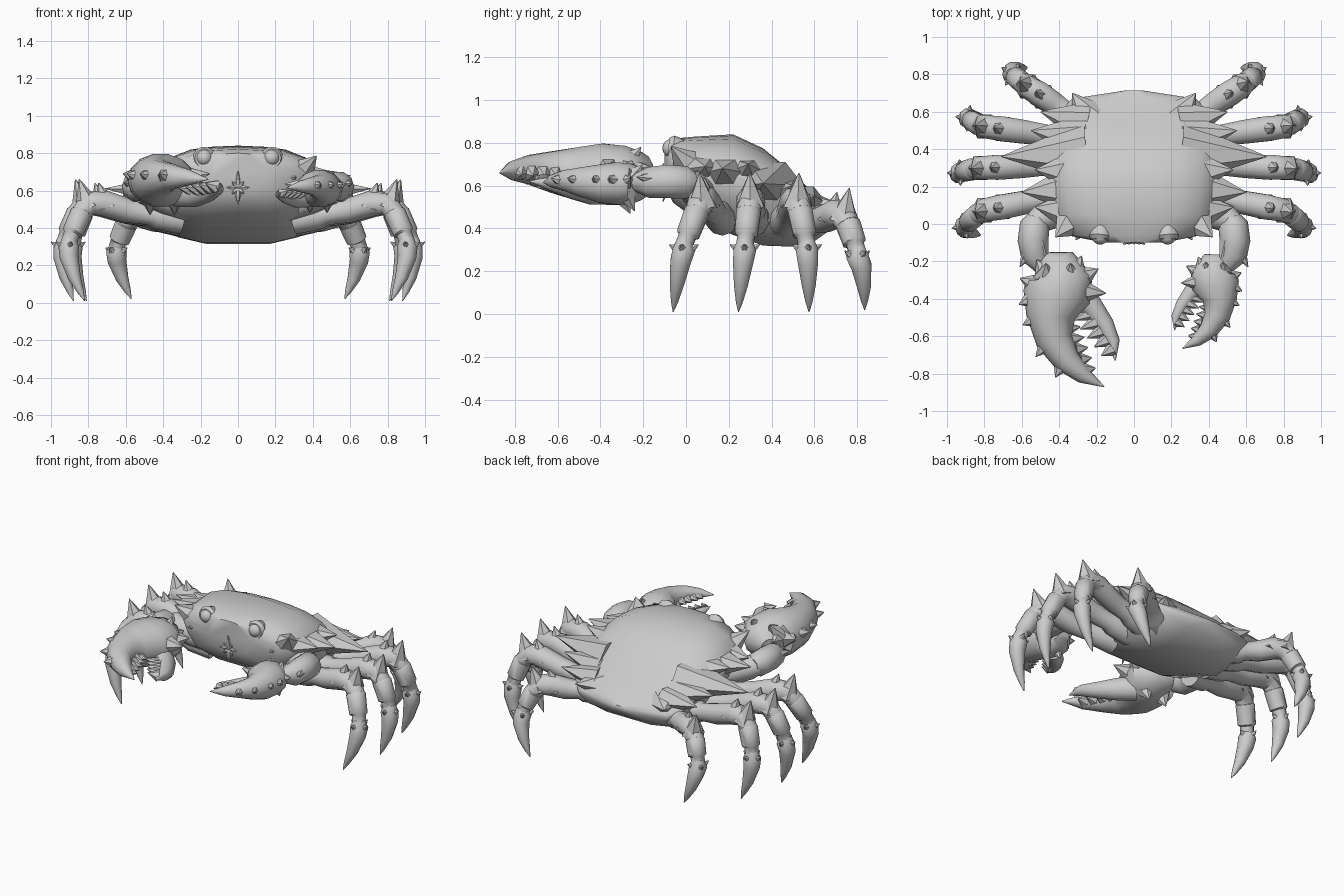
import bpy, bmesh, math
from mathutils import Vector as V

if "Cube" in bpy.data.objects:
    bpy.data.objects.remove(bpy.data.objects["Cube"])

mat = bpy.data.materials.new("plain grey")
mat.use_nodes = True
GREY = (0.6, 0.6, 0.6, 1)
mat.diffuse_color = GREY
mat.node_tree.nodes["Principled BSDF"].inputs["Base Color"].default_value = GREY


def bridge(bm, rings):
    """Skin consecutive rings of points and cap both ends."""
    rings = [[bm.verts.new(p) for p in r] for r in rings]
    n = len(rings[0])
    for a, b in zip(rings, rings[1:]):
        for i in range(n):
            j = (i + 1) % n
            bm.faces.new((a[i], a[j], b[j], b[i]))
    bm.faces.new(rings[0][::-1])
    bm.faces.new(rings[-1])


def loft(bm, stations, ref=(0, 0, 1), sides=10):
    """Tube through (point, width radius, height radius) stations."""
    pts = [V(s[0]) for s in stations]
    rings = []
    for k, s in enumerate(stations):
        t = (pts[min(k + 1, len(pts) - 1)] - pts[max(k - 1, 0)]).normalized()
        side = t.cross(V(ref)).normalized()
        up = side.cross(t)
        ring = []
        for i in range(sides):
            a = math.tau * i / sides
            ring.append(pts[k] + side * math.cos(a) * s[1] + up * math.sin(a) * s[-1])
        rings.append(ring)
    bridge(bm, rings)


def spike(bm, base, tip, r, h=None):
    """Straight-sided thorn; a separate height flattens it."""
    base, tip = V(base), V(tip)
    ref = (0, 0, 1) if abs((tip - base).normalized().z) < 0.85 else (0, 1, 0)
    loft(bm, [(base, r, h or r), (tip, 0.002)], ref, 6)


def finish(bm, name, angle=45):
    bmesh.ops.recalc_face_normals(bm, faces=bm.faces)
    me = bpy.data.meshes.new(name)
    bm.to_mesh(me)
    bm.free()
    ob = bpy.data.objects.new(name, me)
    bpy.context.collection.objects.link(ob)
    me.materials.append(mat)
    bpy.ops.object.select_all(action='DESELECT')
    ob.select_set(True)
    bpy.context.view_layer.objects.active = ob
    bpy.ops.object.shade_smooth_by_angle(angle=math.radians(angle))


# Body: half width, top, rim and bottom height along y
SECTIONS = [
    (-.10, .16, .80, .71, .60), (-.06, .36, .82, .69, .52), (.05, .44, .83, .67, .44),
    (.22, .46, .84, .65, .37), (.36, .46, .775, .60, .32), (.50, .43, .66, .55, .315),
    (.60, .40, .56, .50, .34), (.67, .33, .50, .46, .39), (.715, .04, .47, .45, .44)]
UPPER = [(0, 1), (.3, .97), (.55, .89), (.78, .67), (.92, .35)]
LOWER = [(.92, .4), (.75, .85), (.4, 1)]
bm = bmesh.new()
rings = []
for y, w, top, rim, bot in SECTIONS:
    half = [(f * w, rim + h * (top - rim)) for f, h in UPPER] + [(w, rim)]
    half += [(f * w, rim - h * (rim - bot)) for f, h in LOWER]
    ring = half + [(0, bot)] + [(-x, z) for x, z in half[:0:-1]]
    rings.append([V((x, y, z)) for x, z in ring])
bridge(bm, rings)
finish(bm, "body", 50)

# Broad flattened thorns that swell out of the shell rim
THORNS = [((.33, .02, .69), (.42, -.07, .785), .11), ((.32, .07, .67), (.53, .09, .69), .13),
          ((.30, .19, .65), (.60, .17, .68), .15), ((.32, .28, .65), (.53, .29, .70), .12),
          ((.26, .38, .60), (.71, .36, .61), .17), ((.28, .46, .55), (.55, .50, .60), .13),
          ((.26, .54, .52), (.50, .60, .55), .12), ((.24, .57, .50), (.33, .70, .52), .11),
          ((.25, .02, .66), (.31, -.085, .67), .08)]
bm = bmesh.new()
for m in (1, -1):
    for base, tip, r in THORNS:
        spike(bm, (base[0] * m, *base[1:]), (tip[0] * m, *tip[1:]), r, r * .75)
finish(bm, "shell_thorns")

# Star of small thorns on the face
bm = bmesh.new()
for k in range(8):
    a = math.tau * k / 8
    r = (.09, .045, .06, .045)[k % 4]
    spike(bm, (0, -.08, .615), (r * math.sin(a), -.108, .615 + r * math.cos(a)), .025)
finish(bm, "face_star")

# Eyes in low sockets
for m, word in ((1, "left"), (-1, "right")):
    bm = bmesh.new()
    bmesh.ops.create_uvsphere(bm, u_segments=20, v_segments=12, radius=.044)
    bmesh.ops.translate(bm, verts=bm.verts, vec=(m * .18, -.066, .775))
    finish(bm, word + "_eye")
    bm = bmesh.new()
    loft(bm, [((m * .17, .06, .75), .03), ((m * .175, -.01, .762), .052),
              ((m * .18, -.065, .772), .063), ((m * .18, -.083, .774), .05)], sides=16)
    finish(bm, word + "_eye_socket")

# Walking legs: root, knee, ankle, tip on the +x side
LEGS = [((.30, .17, .44), (.79, .075, .53), (.905, -.01, .32), (.82, -.06, .01)),
        ((.30, .32, .43), (.81, .30, .53), (.93, .275, .32), (.88, .245, .01)),
        ((.28, .45, .42), (.79, .52, .53), (.885, .565, .32), (.81, .575, .01)),
        ((.26, .53, .42), (.56, .73, .46), (.65, .80, .29), (.57, .835, .02))]
Y = (0, 1, 0)


def leg(points, m, name):
    root, knee, ankle, tip = [V((p[0] * m, p[1], p[2])) for p in points]
    out = (knee - root)
    out.z = 0
    out.normalize()
    up = V((0, 0, 1))
    across = out.cross(up)
    bm = bmesh.new()
    # Thigh, bending over at the knee
    at = root.lerp
    loft(bm, [(root, .075), (at(knee, .28), .072), (at(knee, .36), .057), (at(knee, .6), .066),
              (at(knee, .85) + up * .015, .07), (knee + out * .01, .064),
              (knee.lerp(ankle, .25) + out * .02, .055)], Y)
    # Shin: a sleeve, then a narrow joint
    at = knee.lerp
    loft(bm, [(at(ankle, .2) + out * .02, .05), (at(ankle, .24) + out * .02, .06),
              (at(ankle, .74) + out * .01, .056), (at(ankle, .78) + out * .01, .043),
              (ankle, .042)], Y)
    # Foot: flared top, curving to a point
    at = ankle.lerp
    loft(bm, [(ankle + up * .03, .035), (ankle - up * .02, .055),
              (at(tip, .25) + out * .02, .05), (at(tip, .6) + out * .02, .034),
              (at(tip, .85) + out * .008, .017), (tip, .002)], Y)
    # Broad knee thorns and a crown of thorns on the foot
    spike(bm, knee - up * .02 + out * .01, knee + up * .13 + out * .06, .075)
    spike(bm, knee - up * .02 - out * .09, knee + up * .11 - out * .045, .075)
    for way in (out, -out, across, -across):
        spike(bm, ankle - up * .035, ankle + way * .07 + up * .005, .045)
    finish(bm, name)


for k, points in enumerate(LEGS):
    leg(points, 1, "left_leg_%d" % (k + 1))
    leg(points, -1, "right_leg_%d" % (k + 1))

# Claw shape measured from the wrist; x is outward, y points back
PALM = [((-.01, 0, 0), .05, .06), ((-.06, -.04, .01), .13, .11), ((-.09, -.10, .01), .18, .14),
        ((-.075, -.20, .015), .18, .145), ((-.045, -.31, .015), .13, .13),
        ((-.065, -.43, .025), .10, .10), ((-.13, -.54, .035), .072, .07),
        ((-.22, -.62, .03), .045, .045), ((-.33, -.68, .02), .003, .003)]
FINGER = [((-.17, -.18, -.05), .07, .08), ((-.26, -.25, -.06), .065, .07),
          ((-.335, -.35, -.05), .05, .05), ((-.38, -.44, -.03), .035, .035),
          ((-.39, -.54, -.02), .003, .003)]
CLAW_THORNS = [((-.2, -.1), (-.3, -.05)), ((-.17, -.08), (-.21, .02)),
               ((-.02, -.08), (.03, .0)),
               ((-.2, -.17), (-.34, -.18)), ((.02, -.14), (.12, -.10)),
               ((.03, -.2), (.125, -.24)), ((.0, -.3), (.105, -.35)),
               ((-.05, -.42), (.035, -.52)), ((-.12, -.53), (-.07, -.63))]


def claw(m, size, wrist, name):
    def place(p):
        return V(wrist) + V((p[0] * m, p[1], p[2])) * size
    bm = bmesh.new()
    for shape in (PALM, FINGER):
        loft(bm, [(place(p), w * size, h * size) for p, w, h in shape], sides=14)
    for base, tip in CLAW_THORNS:
        spike(bm, place((*base, .03)), place((*tip, .05)), .075 * size)
    for x in (-.15, -.02):
        spike(bm, place((x, -.1, .05)), place((x, -.02, .14)), .075 * size)
        spike(bm, place((x, -.13, -.05)), place((x, -.07, -.17)), .075 * size)
    # Teeth along both biting edges
    for k in range(5):
        f = k / 4
        a = V((-.13, -.37, .01)).lerp(V((-.23, -.59, .02)), f)
        spike(bm, place(a), place(a + V((-.075 + .02 * f, .01, -.01))), .04 * size)
        b = V((-.25, -.29, -.04)).lerp(V((-.37, -.48, -.02)), f)
        spike(bm, place(b), place(b + V((.085 - .03 * f, -.035, .02))), .04 * size)
    finish(bm, name)


def arm(m, name):
    def place(x, y, z):
        return V((x * m, y, z))
    bm = bmesh.new()
    # Upper arm reaching out from under the shell, then the wrist block
    loft(bm, [(place(.26, .13, .50), .07), (place(.38, .07, .55), .08),
              (place(.50, .03, .60), .075), (place(.55, .0, .61), .05)])
    loft(bm, [(place(.52, .04, .615), .05), (place(.53, .0, .615), .08),
              (place(.54, -.09, .62), .082), (place(.53, -.17, .615), .075),
              (place(.49, -.23, .615), .045)])
    spike(bm, place(.54, -.11, .63), place(.61, -.23, .64), .06)
    spike(bm, place(.51, -.11, .63), place(.46, -.21, .65), .06)
    finish(bm, name)


arm(1, "left_arm")
arm(-1, "right_arm")
claw(1, .7, (.49, -.19, .6), "left_claw")
claw(-1, 1, (-.49, -.19, .64), "right_claw")
